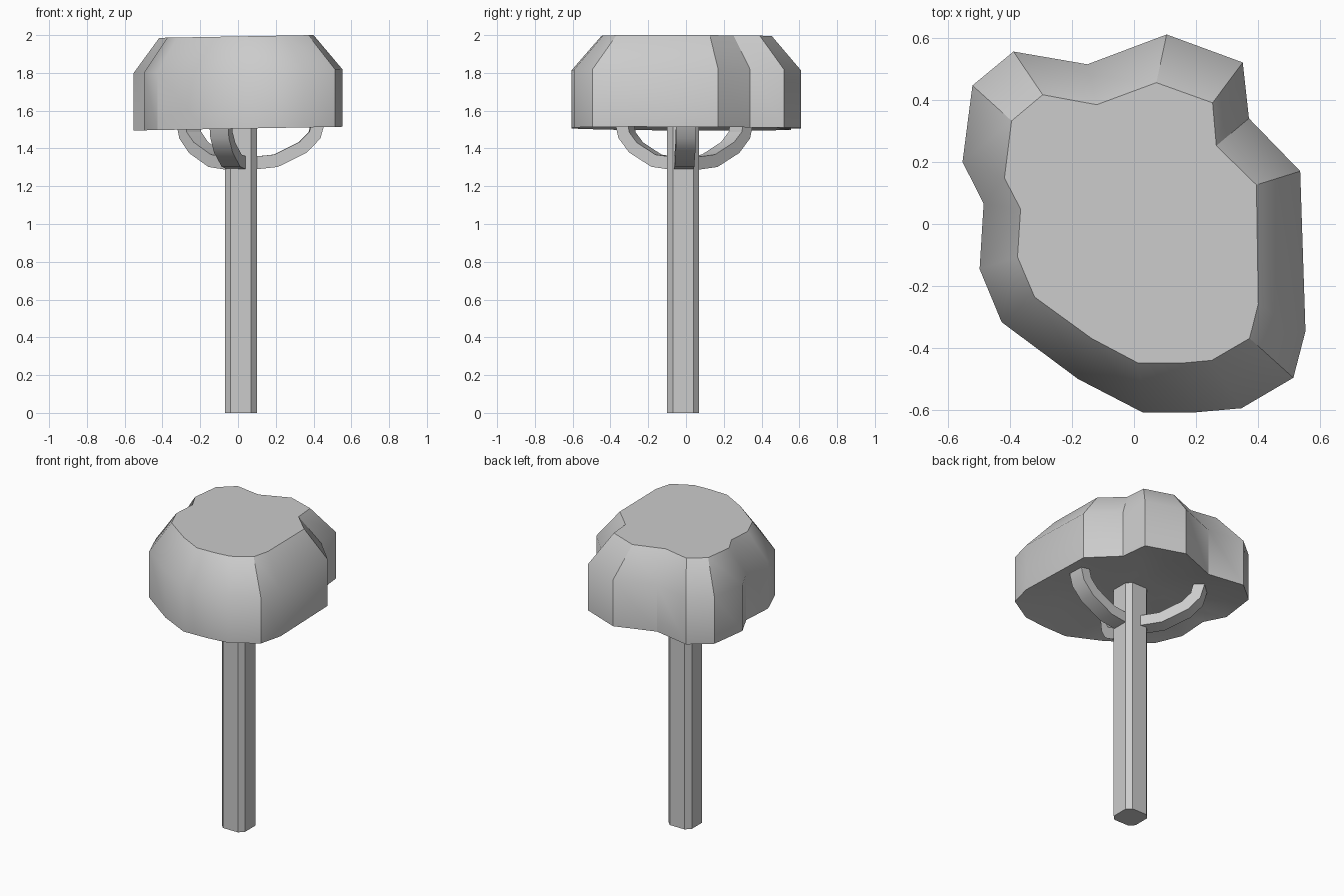
import bpy, bmesh, math
from mathutils import Vector

if "Cube" in bpy.data.objects:
    bpy.data.objects.remove(bpy.data.objects["Cube"])

TRUNK = Vector((0.015, -0.015, 0))


def loft(name, rings, smooth=True, soft_ring=None):
    """Skin a list of equal-length point rings and cap both ends."""
    bm = bmesh.new()
    loops = [[bm.verts.new(p) for p in ring] for ring in rings]
    n = len(loops[0])
    for a, b in zip(loops, loops[1:]):
        for i in range(n):
            j = (i + 1) % n
            bm.faces.new((a[i], a[j], b[j], b[i]))
    bm.faces.new(loops[0][::-1])
    bm.faces.new(loops[-1])
    bmesh.ops.recalc_face_normals(bm, faces=bm.faces)
    me = bpy.data.meshes.new(name)
    bm.to_mesh(me)
    bm.free()
    ob = bpy.data.objects.new(name, me)
    bpy.context.collection.objects.link(ob)
    if smooth:
        bpy.ops.object.select_all(action='DESELECT')
        ob.select_set(True)
        bpy.context.view_layer.objects.active = ob
        bpy.ops.object.shade_smooth_by_angle(angle=math.radians(30))
    if soft_ring is not None:
        # keep this ring soft so the surface reads as rounded across it
        for e in me.edges:
            if all(v // n == soft_ring for v in e.vertices):
                e.use_edge_sharp = False
    return ob


# Foliage: irregular lobed outline, hollowed underside, upright wall,
# sloped shoulder, flat top
outer = [(0.105, 0.61), (0.35, 0.52), (0.37, 0.34), (0.535, 0.17), (0.552, -0.345),
         (0.513, -0.495), (0.346, -0.593), (0.20, -0.606), (0.027, -0.606),
         (-0.18, -0.499), (-0.426, -0.316), (-0.497, -0.145), (-0.484, 0.065),
         (-0.552, 0.20), (-0.52, 0.446), (-0.388, 0.555), (-0.15, 0.514)]
inner = [(0.072, 0.455), (0.253, 0.39), (0.265, 0.252), (0.394, 0.126), (0.40, -0.258),
         (0.372, -0.368), (0.25, -0.439), (0.15, -0.448), (0.014, -0.448),
         (-0.137, -0.368), (-0.32, -0.235), (-0.375, -0.106), (-0.365, 0.048),
         (-0.417, 0.148), (-0.394, 0.332), (-0.294, 0.416), (-0.12, 0.384)]


def level(points, z, scale=1.0):
    return [(x * scale, y * scale, z + 0.018 * x * scale) for x, y in points]


loft("foliage", [level(outer, 1.56, 0.3), level(outer, 1.545, 0.65), level(outer, 1.505),
                 level(outer, 1.81), level(inner, 1.993)], soft_ring=3)

# Trunk: square post with chamfered corners
a, b = 0.085, 0.054
section = [(a, -b), (a, b), (b, a), (-b, a), (-a, b), (-a, -b), (-b, -a), (b, -a)]
loft("trunk", [[(TRUNK.x + x, TRUNK.y + y, z) for x, y in section] for z in (0, 1.56)], False)

# Branches: curved flat struts from trunk to foliage
path = [(0.0, 1.315), (0.19, 1.335), (0.335, 1.405), (0.40, 1.47), (0.423, 1.555)]


def branch(name, angle, reach):
    out = Vector((math.cos(angle), math.sin(angle), 0))
    side = Vector((-out.y, out.x, 0))
    pts = [TRUNK + out * (r * reach / 0.42) + Vector((0, 0, z)) for r, z in path]
    rings = []
    for i, p in enumerate(pts):
        t = (pts[min(i + 1, len(pts) - 1)] - pts[max(i - 1, 0)]).normalized()
        n = t.cross(side)
        rings.append([p + side * (0.052 * s) + n * (h * 0.034)
                      for s, h in ((-1, -1), (1, -1), (1, 1), (-1, 1))])
    loft(name, rings)


branch("right_branch", math.radians(2), 0.41)
branch("back_branch", math.radians(132), 0.42)
branch("front_branch", math.radians(251), 0.33)
